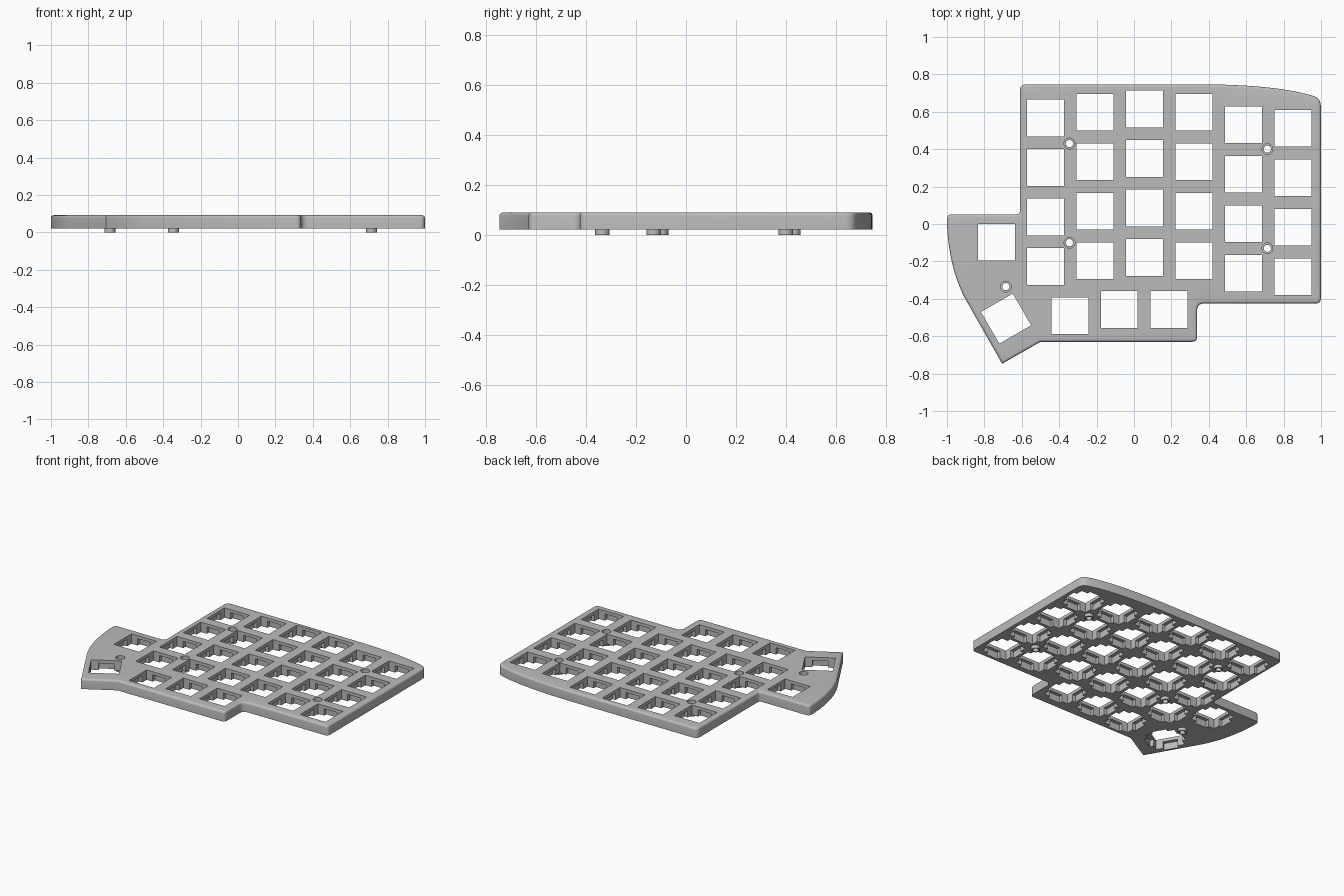
import bpy, bmesh, math
from mathutils import Vector, Matrix

if "Cube" in bpy.data.objects:
    bpy.data.objects.remove(bpy.data.objects["Cube"])

BOTTOM, TOP = 0.022, 0.092
FILLET = 0.014
PITCH = 0.2647

grey = bpy.data.materials.new("plain_grey")
grey.use_nodes = True
COLOUR = (0.5, 0.5, 0.5, 1)
grey.diffuse_color = COLOUR
grey.node_tree.nodes["Principled BSDF"].inputs["Base Color"].default_value = COLOUR

bm = bmesh.new()


def ring(points, z):
    return [bm.verts.new((p[0], p[1], z)) for p in points]


def stitch(a, b):
    """Join two rings of equal length with a wall."""
    n = len(a)
    for i in range(n):
        j = (i + 1) % n
        bm.faces.new((a[i], a[j], b[j], b[i]))


def fill(rings):
    """Fill a flat area bounded by its first ring and holed by the others."""
    edges = [bm.edges.get((r[i - 1], r[i])) for r in rings for i in range(len(r))]
    bmesh.ops.triangle_fill(bm, use_beauty=True, use_dissolve=False,
                            edges=edges, normal=(0, 0, 1))


def arc(a, c, b, steps):
    a, c, b = Vector(a), Vector(c), Vector(b)
    return [a * (1 - t) ** 2 + c * 2 * t * (1 - t) + b * t * t
            for t in (i / steps for i in range(steps + 1))]


def corner(x, y, start, end, size):
    """Round a corner, entered along start and left along end."""
    c, s, e = Vector((x, y)), Vector(start), Vector(end)
    return arc(c - s * size, c, c + e * size, 5)


def inset(points, distance):
    """Move a clockwise outline inward by an even distance."""
    moved = []
    for i, p in enumerate(points):
        d1 = (p - points[i - 1]).normalized()
        d2 = (points[(i + 1) % len(points)] - p).normalized()
        n1, n2 = Vector((d1.y, -d1.x)), Vector((d2.y, -d2.x))
        moved.append(p + (n1 + n2) * distance / (1 + n1.dot(n2)))
    return moved


# Plate outline, clockwise from the back left corner
R, L, U, D = (1, 0), (-1, 0), (0, 1), (0, -1)
outline = corner(-0.61, 0.747, U, R, 0.035)
outline += arc((0.33, 0.747), (0.76, 0.747), (0.96, 0.684), 14)
outline += arc((0.965, 0.682), (0.999, 0.67), (0.999, 0.63), 5)
outline += corner(0.999, -0.425, D, L, 0.028)
outline += corner(0.337, -0.425, L, D, 0.04)
outline += corner(0.337, -0.63, D, L, 0.028)
outline += [Vector((-0.50, -0.63)), Vector((-0.705, -0.747))]
outline += arc((-0.905, -0.395), (-0.99, -0.23), (-1, 0.0), 12)
outline += corner(-1, 0.052, U, R, 0.028)
outline += corner(-0.61, 0.052, R, U, 0.02)

# Outer wall with a rounded top edge
lower_rings = [ring(outline, BOTTOM)]
wall = lower_rings[0]
for step in range(5):
    a = step / 4 * math.pi / 2
    upper = ring(inset(outline, FILLET * (1 - math.cos(a))),
                 TOP - FILLET + FILLET * math.sin(a))
    stitch(wall, upper)
    wall = upper
upper_rings = [wall]

# Switch positions: six staggered columns and a thumb cluster
columns = [0.567, 0.598, 0.615, 0.598, 0.53, 0.512]
switches = [(-0.473 + i * PITCH, y - row * PITCH, 0)
            for i, y in enumerate(columns) for row in range(4)]
switches += [(-0.735, -0.097, 0), (-0.342, -0.49, 0), (-0.078, -0.457, 0),
             (0.187, -0.457, 0), (-0.684, -0.506, 30)]

# Square openings, with a clip notch under each edge
H, N, E = 0.098, 0.05, 0.122
LEDGE = 0.07
side = [(H, -N), (E, -N), (E, N), (H, N), (H, H)]
for x, y, angle in switches:
    shape = []
    for quarter in range(4):
        turn = Matrix.Rotation(math.radians(angle + 90 * quarter), 2)
        shape += [turn @ Vector(p) + Vector((x, y)) for p in side]
    low, mid = ring(shape, BOTTOM), ring(shape, LEDGE)
    stitch(low, mid)
    for q in range(0, 20, 5):
        bm.faces.new(mid[q:q + 4])
    keep = [i for i in range(20) if i % 5 in (0, 3, 4)]
    high = ring([shape[i] for i in keep], TOP)
    stitch([mid[i] for i in keep], high)
    lower_rings.append(low)
    upper_rings.append(high)

# Screw holes with recessed heads above and spacer tubes below
screws = [(-0.345, 0.43), (-0.345, -0.10), (0.713, 0.40), (0.713, -0.13),
          (-0.685, -0.335)]
INNER, OUTER, SEAT = 0.019, 0.029, 0.05
profile = [(OUTER, BOTTOM), (OUTER, 0), (INNER, 0), (INNER, SEAT),
           (OUTER, SEAT), (OUTER, TOP)]
for x, y in screws:
    tube = [ring([(x + r * math.cos(k * math.tau / 32), y + r * math.sin(k * math.tau / 32))
                  for k in range(32)], z) for r, z in profile]
    for a, b in zip(tube, tube[1:]):
        stitch(a, b)
    lower_rings.append(tube[0])
    upper_rings.append(tube[-1])

# Flat top and underside
fill(upper_rings)
fill(lower_rings)
bmesh.ops.recalc_face_normals(bm, faces=bm.faces)

mesh = bpy.data.meshes.new("switch_plate")
bm.to_mesh(mesh)
bm.free()
mesh.materials.append(grey)
plate = bpy.data.objects.new("switch_plate", mesh)
bpy.context.collection.objects.link(plate)

bpy.ops.object.select_all(action='DESELECT')
plate.select_set(True)
bpy.context.view_layer.objects.active = plate
bpy.ops.object.shade_smooth_by_angle(angle=math.radians(35))
